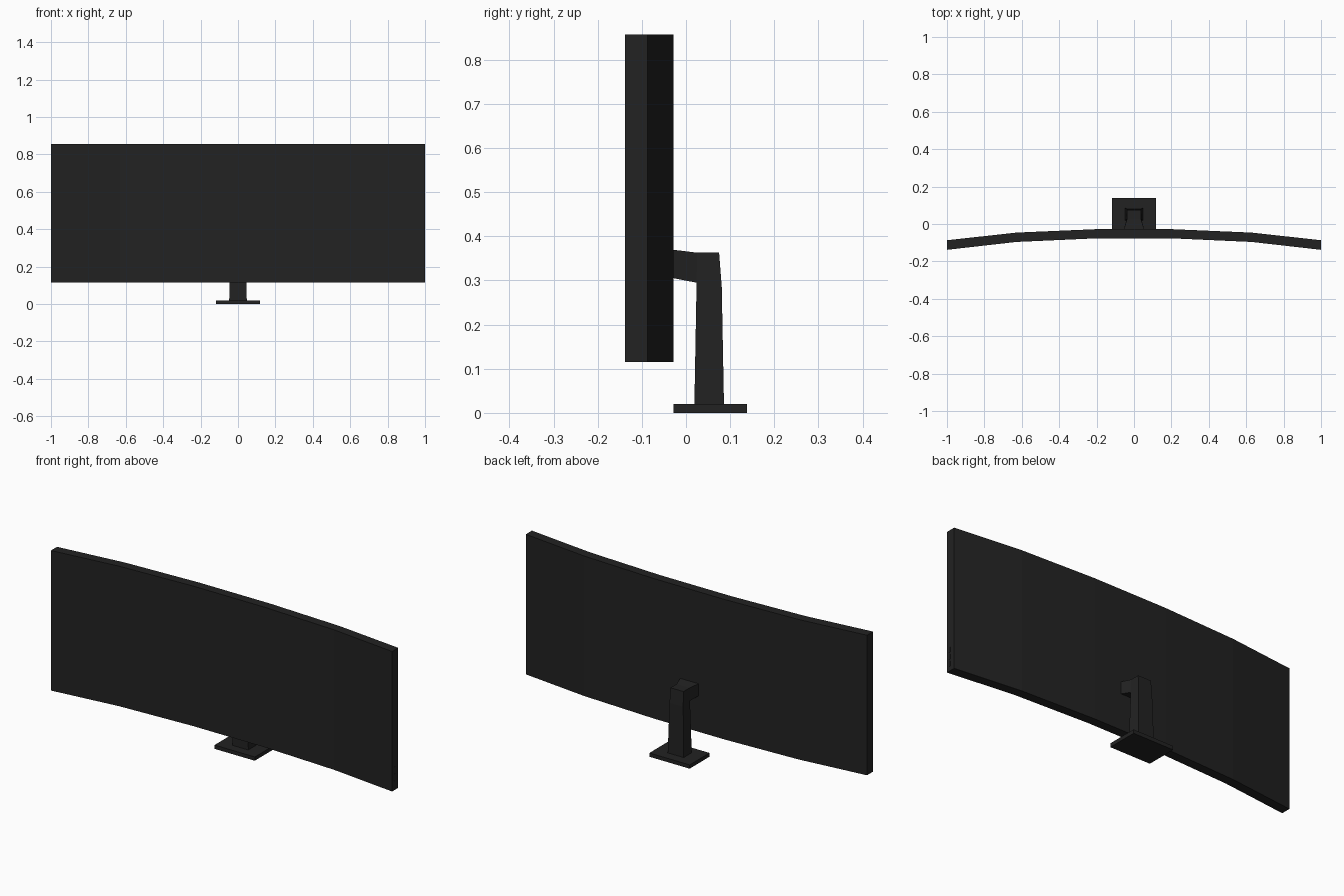
import bpy, bmesh

if "Cube" in bpy.data.objects:
    bpy.data.objects.remove(bpy.data.objects["Cube"])


def material(name, v):
    m = bpy.data.materials.new(name)
    m.diffuse_color = (v, v, v, 1)
    m.use_nodes = True
    m.node_tree.nodes["Principled BSDF"].inputs["Base Color"].default_value = m.diffuse_color
    return m


casing = material("casing black", 0.016)
screen = material("screen black", 0.016)


def finish(name, bm, mat):
    bmesh.ops.remove_doubles(bm, verts=bm.verts, dist=1e-5)
    bmesh.ops.recalc_face_normals(bm, faces=bm.faces)
    me = bpy.data.meshes.new(name)
    bm.to_mesh(me)
    bm.free()
    me.materials.append(mat)
    ob = bpy.data.objects.new(name, me)
    bpy.context.collection.objects.link(ob)
    return ob


def loft(name, rings, mat):
    """Bridge four-cornered rings in order and cap both ends."""
    bm = bmesh.new()
    rows = [[bm.verts.new(p) for p in r] for r in rings]
    for a, b in zip(rows, rows[1:]):
        for i in range(4):
            j = (i + 1) % 4
            bm.faces.new((a[i], a[j], b[j], b[i]))
    bm.faces.new(rows[0])
    bm.faces.new(rows[-1])
    return finish(name, bm, mat)


def box(name, lo, hi, mat):
    ring = lambda z: [(lo[0], lo[1], z), (hi[0], lo[1], z), (hi[0], hi[1], z), (lo[0], hi[1], z)]
    return loft(name, [ring(lo[2]), ring(hi[2])], mat)


# Curved panel: five flat facets, split into front sheet and rear housing
Z0, Z1 = 0.115, 0.857
half = [(0.21, -0.077, -0.028), (0.63, -0.096, -0.046), (1.0, -0.138, -0.087)]
curve = [(-x, f, b) for x, f, b in reversed(half)] + half


def slab(name, y_range, mat):
    rings = []
    for x, f, b in curve:
        y0, y1 = y_range(f, b)
        rings.append([(x, y0, Z0), (x, y1, Z0), (x, y1, Z1), (x, y0, Z1)])
    return loft(name, rings, mat)


slab("screen_front", lambda f, b: (f, f + 0.008), screen)
slab("rear_housing", lambda f, b: (f + 0.008, b), casing)

# Buttons low on the right edge
for i, z in enumerate((0.152, 0.188, 0.225)):
    box(f"side_button_{i + 1}", (0.99, -0.123, z - 0.013), (1.001, -0.114, z + 0.013), casing)

# Stand base
box("stand_base", (-0.118, -0.028, 0), (0.118, 0.138, 0.02), casing)

# Bent stand arm: (inner y, z), (outer y, z), half width at inner and outer
path = [
    ((0.019, 0.02), (0.086, 0.02), 0.047, 0.047),
    ((0.024, 0.295), (0.081, 0.285), 0.040, 0.040),
    ((0.024, 0.295), (0.075, 0.363), 0.040, 0.038),
    ((0.024, 0.295), (0.025, 0.363), 0.040, 0.038),
    ((-0.032, 0.306), (-0.032, 0.370), 0.055, 0.055),
]
loft("stand_arm", [[(-wi, *i), (wi, *i), (wo, *o), (-wo, *o)] for i, o, wi, wo in path], casing)
